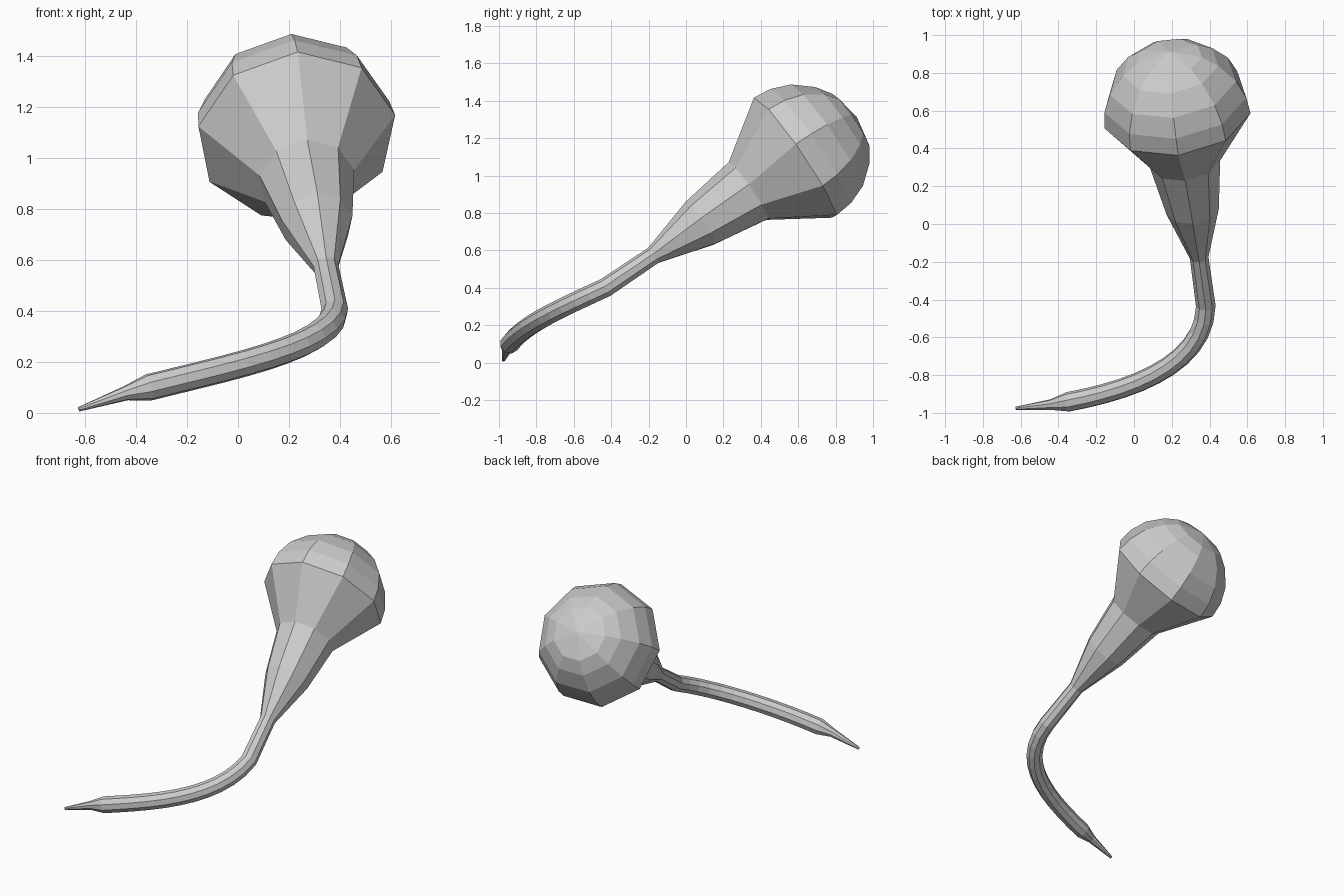
import bpy, bmesh, math
from mathutils import Vector
from mathutils.geometry import interpolate_bezier

if "Cube" in bpy.data.objects:
    bpy.data.objects.remove(bpy.data.objects["Cube"])

SIDES = 9
axis = Vector((-0.118, 0.815, 0.555)).normalized()   # axis of neck and head
head = Vector((0.23, 0.585, 1.09))

# Rings as (centre, radius), starting at the rounded end of the head
rings = [(head + axis * d, r) for d, r in
         [(0.362, 0.175), (0.305, 0.258), (0.205, 0.342), (0.10, 0.384), (0, 0.395)]]
# Flared neck
rings += [(Vector((0.27, 0.335, 0.915)), 0.19),
          (Vector((0.31, 0.08, 0.745)), 0.142),
          (Vector((0.345, -0.175, 0.572)), 0.05)]
straight = len(rings) - 1
# Curved tail
tail = interpolate_bezier(Vector((0.38, -0.43, 0.40)), Vector((0.37, -0.74, 0.26)),
                          Vector((0.01, -0.875, 0.19)), Vector((-0.35, -0.943, 0.10)), 12)
rings += [(p, 0.053) for p in tail]
# Pointed tip
rings += [(Vector((-0.44, -0.957, 0.077)), 0.029), (Vector((-0.625, -0.976, 0.014)), 0.009)]


def tangent(i):
    if i < straight:
        return axis
    a = rings[i - 1][0]
    b = rings[min(i + 1, len(rings) - 1)][0]
    return (a - b).normalized()


# Loft the rings with a frame carried along the path without twist
bm = bmesh.new()
right = axis.cross(Vector((0, 0, 1))).normalized()
prev_t, loops = axis, []
for i, (c, r) in enumerate(rings):
    t = tangent(i)
    right = prev_t.rotation_difference(t) @ right
    right = (right - t * right.dot(t)).normalized()
    up = right.cross(t)
    prev_t = t
    loop = []
    for k in range(SIDES):
        a = math.radians(94) + math.tau * k / SIDES
        loop.append(bm.verts.new(c + (right * math.cos(a) + up * math.sin(a)) * r))
    loops.append(loop)
for a, b in zip(loops, loops[1:]):
    for k in range(SIDES):
        n = (k + 1) % SIDES
        bm.faces.new((a[k], a[n], b[n], b[k]))

# Close the head with a fan and the tip with a small cap
pole = bm.verts.new(head + axis * 0.40)
for k in range(SIDES):
    bm.faces.new((pole, loops[0][(k + 1) % SIDES], loops[0][k]))
bm.faces.new(loops[-1])
bmesh.ops.recalc_face_normals(bm, faces=bm.faces)

mesh = bpy.data.meshes.new("bulb_with_tail")
bm.to_mesh(mesh)
bm.free()
bpy.context.collection.objects.link(bpy.data.objects.new("bulb_with_tail", mesh))
